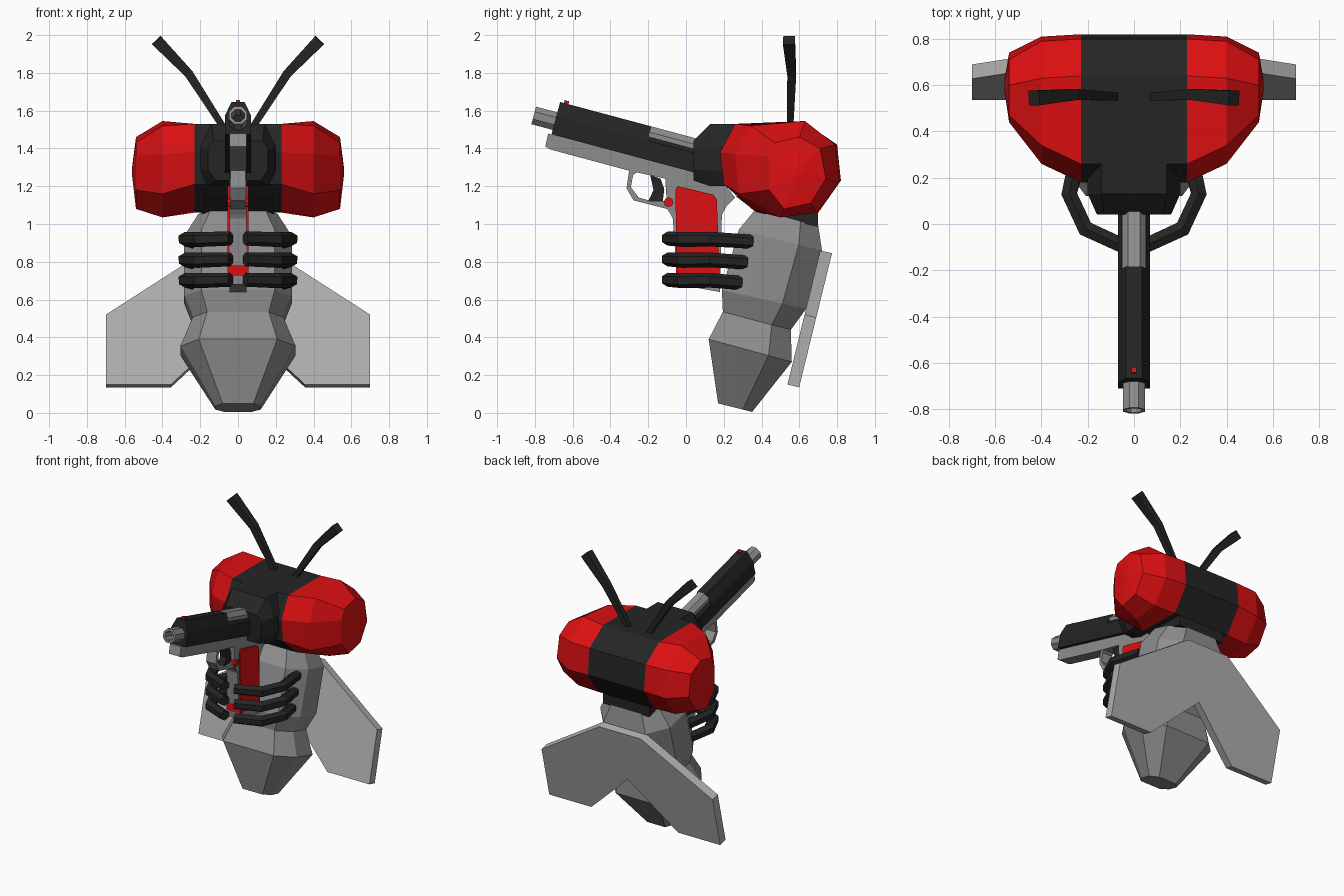
import bpy, bmesh, math
from mathutils import Vector

if "Cube" in bpy.data.objects:
    bpy.data.objects.remove(bpy.data.objects["Cube"])


def material(name, rgb):
    m = bpy.data.materials.new(name)
    m.diffuse_color = (*rgb, 1)
    m.use_nodes = True
    m.node_tree.nodes["Principled BSDF"].inputs["Base Color"].default_value = m.diffuse_color
    return m


BLACK = material("black", (0.018, 0.018, 0.018))
RED = material("red", (0.72, 0.005, 0.006))
GREY = material("grey", (0.27, 0.27, 0.27))
PALE = material("pale_grey", (0.43, 0.43, 0.43))


def loft(name, rings, mat, closed=False):
    """Skin a list of equal-length rings; cap the ends, or join last to first."""
    bm = bmesh.new()
    vs = [[bm.verts.new(p) for p in r] for r in rings]
    n = len(vs[0])
    pairs = list(zip(vs, vs[1:])) + ([(vs[-1], vs[0])] if closed else [])
    for a, b in pairs:
        for i in range(n):
            j = (i + 1) % n
            bm.faces.new((a[i], a[j], b[j], b[i]))
    if not closed:
        bm.faces.new(vs[0])
        bm.faces.new(vs[-1])
    bmesh.ops.recalc_face_normals(bm, faces=bm.faces)
    me = bpy.data.meshes.new(name)
    bm.to_mesh(me)
    bm.free()
    me.materials.append(mat)
    ob = bpy.data.objects.new(name, me)
    bpy.context.collection.objects.link(ob)
    return ob


def slab(name, yz, half, mat):
    """Side profile extruded across x."""
    return loft(name, [[(x, y, z) for y, z in yz] for x in (-half, half)], mat)


def tube(name, pts, radii, n, up, mat):
    pts = [Vector(p) for p in pts]
    rings = []
    for i, p in enumerate(pts):
        t = (pts[min(i + 1, len(pts) - 1)] - pts[max(i - 1, 0)]).normalized()
        s = t.cross(Vector(up)).normalized()
        w = s.cross(t)
        ang = [2 * math.pi * (k + 0.5) / n for k in range(n)]
        rings.append([p + radii[i] * (s * math.cos(a) + w * math.sin(a)) for a in ang])
    return loft(name, rings, mat)


# Head: black centre band
band = [(0.26, 1.53), (0.64, 1.53), (0.80, 1.42), (0.82, 1.23),
        (0.70, 1.06), (0.36, 1.07), (0.20, 1.21), (0.18, 1.38)]
slab("head_band", band, 0.23, BLACK)
slab("neck", [(0.26, 1.15), (0.70, 1.08), (0.70, 0.985), (0.37, 1.065)], 0.19, BLACK)

# Snout around the back of the pistol
def snout_ring(y, half):
    return [(s * x, y, z) for s, pts in ((1, half), (-1, half[::-1])) for x, z in pts]

wide = [(0.14, 1.53), (0.20, 1.41), (0.20, 1.28), (0.16, 1.20)]
loft("snout", [snout_ring(0.28, wide), snout_ring(0.13, wide),
               snout_ring(0.04, [(0.13, 1.44), (0.16, 1.40), (0.16, 1.29), (0.12, 1.23)])], BLACK)

# Faceted eyes
eye_mid = [(0.34, 1.52), (0.63, 1.545), (0.79, 1.42), (0.81, 1.22),
           (0.69, 1.06), (0.50, 1.035), (0.28, 1.16), (0.26, 1.37)]
eye_out = [(0.47, 1.43), (0.60, 1.46), (0.71, 1.40), (0.74, 1.24),
           (0.66, 1.11), (0.52, 1.08), (0.44, 1.18), (0.44, 1.36)]
eye_tip = [(0.60 + (y - 0.60) * 0.15, 1.28 + (z - 1.28) * 0.15) for y, z in eye_out]
for s, side in ((1, "left"), (-1, "right")):
    loft("eye_" + side, [[(s * x, y, z) for y, z in r] for x, r in
                         ((0.23, band), (0.40, eye_mid), (0.54, eye_out), (0.56, eye_tip))], RED)

    # Antenna
    tube("antenna_" + side, [(s * 0.07, 0.55, 1.50), (s * 0.26, 0.56, 1.795), (s * 0.432, 0.545, 1.973)],
         (0.024, 0.033, 0.045), 4, (0, 1, 0), BLACK)

    # Three legs gripping the handle
    for i, (z, back) in enumerate(((0.918, 0.35), (0.808, 0.32), (0.70, 0.29))):
        tube("leg_%d_%s" % (i + 1, side),
             [(s * 0.04, -0.098, z + 0.005), (s * 0.21, -0.02, z), (s * 0.28, 0.13, z + 0.002),
              (s * 0.235, back, z - 0.012)], (0.037, 0.04, 0.039, 0.037), 6, (0, 0, 1), BLACK)

# Body: tilted eight-sided rings (front y,z / back y,z / half width)
def body_ring(fy, fz, by, bz, w):
    shape = [(0.68, 0), (1, 0.3), (1, 0.72), (0.6, 1)]
    shape += [(-x, t) for x, t in shape[::-1]]
    return [(x * w, fy + (by - fy) * t, fz + (bz - fz) * t) for x, t in shape]

loft("body", [body_ring(*r) for r in (
    (0.37, 1.08, 0.70, 0.99, 0.21), (0.28, 0.97, 0.72, 0.86, 0.285),
    (0.19, 0.65, 0.635, 0.55, 0.285), (0.195, 0.535, 0.555, 0.44, 0.24),
    (0.12, 0.39, 0.56, 0.27, 0.305), (0.17, 0.05, 0.35, 0.005, 0.12))], GREY)

# Wings: one tilted chevron plate
half = [(0.17, 0.86), (0.70, 0.52), (0.70, 0.15), (0.355, 0.15)]
outline = half + [(0, 0.48)] + [(-x, z) for x, z in half[::-1]]
front = [(x, 0.537 + (z - 0.15) * 0.245, z) for x, z in outline]
loft("wings", [front, [(x, y + 0.062, z - 0.015) for x, y, z in front]], PALE)

# Pistol: u runs back from the muzzle end of the slide, h is height above its underside
C, S = math.cos(math.radians(15)), math.sin(math.radians(15))

def gun(x, u, h):
    return (x, -0.712 + u * C + h * S, 1.475 - u * S + h * C)

def gun_bar(name, half, u0, u1, mat):
    sec = half + [(-x, h) for x, h in half[::-1]]
    return loft(name, [[gun(x, u, h) for x, h in sec] for u in (u0, u1)], mat)

gun_bar("slide_front", [(0.07, 0), (0.07, 0.10), (0.035, 0.177)], 0, 0.50, BLACK)
gun_bar("slide_rear", [(0.07, 0), (0.07, 0.10), (0.055, 0.12)], 0.50, 0.93, BLACK)
gun_bar("chamber", [(0.052, 0.10), (0.052, 0.145), (0.025, 0.177)], 0.50, 0.90, GREY)
gun_bar("front_sight", [(0.01, 0.17), (0.01, 0.193)], 0.02, 0.045, RED)

# Hollow octagonal barrel
def barrel_ring(u, r):
    return [gun(r * math.cos(a), u, 0.072 + r * math.sin(a))
            for a in (math.pi * (k + 0.5) / 4 for k in range(8))]

loft("barrel", [barrel_ring(u, r) for u, r in
                ((0.05, 0.052), (-0.117, 0.052), (-0.117, 0.036), (0.03, 0.036))], GREY, closed=True)

# Frame with handle, trigger guard, trigger, grip and button
slab("pistol_frame", [(-0.73, 1.478), (-0.745, 1.41), (-0.72, 1.395), (-0.30, 1.282), (-0.11, 1.24),
                      (-0.10, 1.09), (-0.07, 1.03), (-0.045, 0.68), (0.18, 0.64), (0.19, 1.05),
                      (0.215, 1.095), (0.26, 1.14), (0.18, 1.24), (0.03, 1.29)], 0.045, GREY)
slab("trigger_guard", [(-0.30, 1.29), (-0.315, 1.19), (-0.278, 1.125), (-0.10, 1.08), (-0.06, 1.02),
                       (-0.06, 1.12), (-0.19, 1.123), (-0.25, 1.14), (-0.292, 1.195),
                       (-0.28, 1.26), (-0.25, 1.28), (-0.20, 1.265), (-0.20, 1.30)], 0.04, GREY)
slab("trigger", [(-0.19, 1.26), (-0.135, 1.24), (-0.115, 1.185), (-0.125, 1.105),
                 (-0.20, 1.12), (-0.172, 1.18)], 0.025, BLACK)
slab("grip_panels", [(-0.055, 1.18), (-0.045, 1.20), (0.0, 1.19), (0.145, 1.155), (0.163, 1.13),
                     (0.178, 0.725), (-0.052, 0.725)], 0.056, RED)
slab("button", [(-0.092 + 0.026 * math.cos(k * math.pi / 4), 1.115 + 0.026 * math.sin(k * math.pi / 4))
                for k in range(8)], 0.055, RED)
